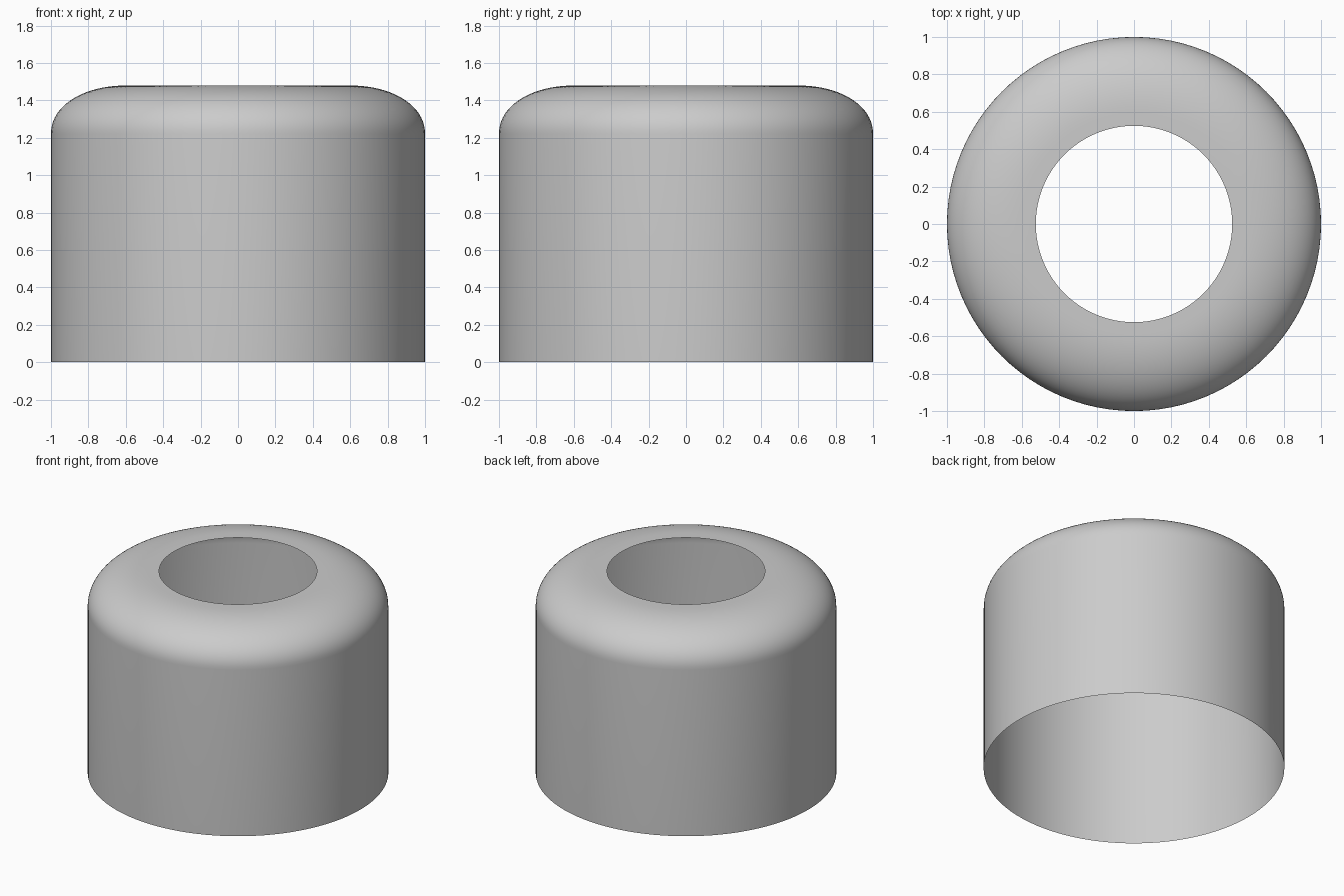
import bpy, bmesh
from math import sin, cos, pi
from mathutils import Matrix

cube = bpy.data.objects.get("Cube")
if cube:
    bpy.data.objects.remove(cube, do_unlink=True)

RADIUS, HEIGHT, HOLE = 1.0, 1.48, 0.525
ROUND_W, ROUND_H = 0.41, 0.26     # shoulder size
SEGMENTS, STEPS = 96, 20

grey = bpy.data.materials.new("plain grey")
grey.use_nodes = True
colour = (0.6, 0.6, 0.6, 1)
grey.diffuse_color = colour
grey.node_tree.nodes["Principled BSDF"].inputs["Base Color"].default_value = colour

# Profile: straight wall, rounded shoulder, flat rim around the hole
profile = [(RADIUS, 0)]
for i in range(STEPS + 1):
    a = pi / 2 * i / STEPS
    profile.append((RADIUS - ROUND_W + ROUND_W * cos(a) ** 0.95,
                    HEIGHT - ROUND_H + ROUND_H * sin(a) ** 0.95))
profile.append((HOLE, HEIGHT))

# Spin the profile into a thin open shell
bm = bmesh.new()
verts = [bm.verts.new((r, 0, z)) for r, z in profile]
edges = [bm.edges.new(pair) for pair in zip(verts, verts[1:])]
bmesh.ops.spin(bm, geom=verts + edges, cent=(0, 0, 0), axis=(0, 0, 1),
               angle=2 * pi, steps=SEGMENTS, use_merge=False)
bmesh.ops.remove_doubles(bm, verts=bm.verts, dist=0.0005)
bmesh.ops.recalc_face_normals(bm, faces=bm.faces)

# Make every face look outwards
wall = min(bm.faces, key=lambda f: f.calc_center_median().z)
if wall.normal.dot(wall.calc_center_median() * 1.0) < 0:
    bmesh.ops.reverse_faces(bm, faces=bm.faces)
for f in bm.faces:
    f.smooth = True

mesh = bpy.data.meshes.new("cap_shell")
bm.to_mesh(mesh)
bm.free()
mesh.materials.append(grey)
shell = bpy.data.objects.new("cap_shell", mesh)
bpy.context.collection.objects.link(shell)
